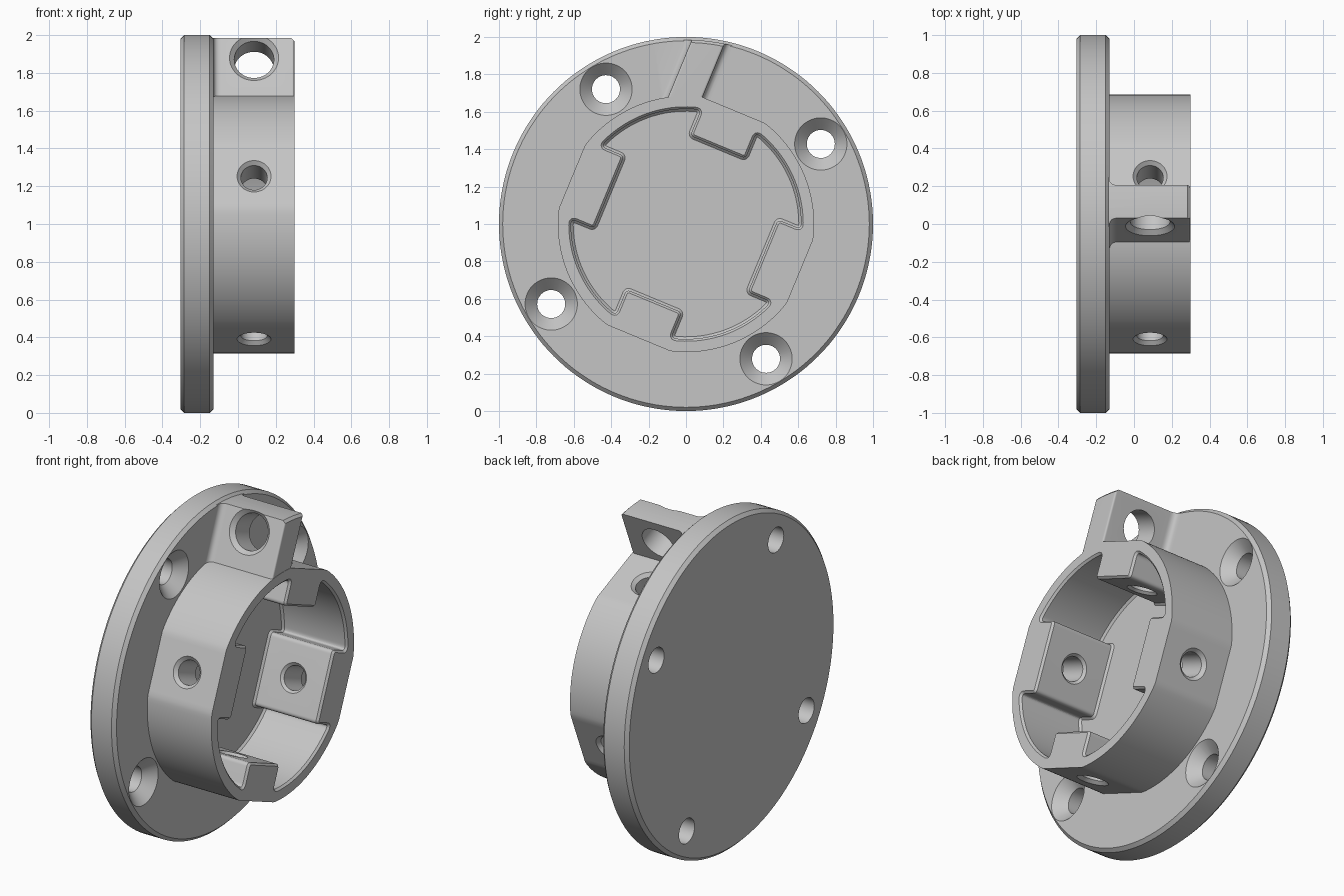
import bpy
import bmesh
from math import sin, cos, pi, radians, sqrt
from mathutils import Vector, Matrix

old = bpy.data.objects.get("Cube")
if old:
    bpy.data.objects.remove(old, do_unlink=True)

grey = bpy.data.materials.new("plain_grey")
grey.use_nodes = True
COLOUR = (0.56, 0.56, 0.56, 1)
grey.diffuse_color = COLOUR
grey.node_tree.nodes["Principled BSDF"].inputs["Base Color"].default_value = COLOUR


# Skin a closed solid through a list of matching point rings
def loft(name, rings):
    bm = bmesh.new()
    rows = [[bm.verts.new(p) for p in ring] for ring in rings]
    n = len(rows[0])
    for a, b in zip(rows, rows[1:]):
        for i in range(n):
            j = (i + 1) % n
            bm.faces.new((a[i], a[j], b[j], b[i]))
    bm.faces.new(rows[0][::-1])
    bm.faces.new(rows[-1])
    bmesh.ops.recalc_face_normals(bm, faces=bm.faces)
    mesh = bpy.data.meshes.new(name)
    bm.to_mesh(mesh)
    bm.free()
    mesh.materials.append(grey)
    obj = bpy.data.objects.new(name, mesh)
    bpy.context.collection.objects.link(obj)
    return obj


# Turned solid: (distance, radius) steps along an axis from an origin
def turned(name, origin, axis, steps, n=48):
    axis = Vector(axis).normalized()
    u = axis.orthogonal().normalized()
    v = axis.cross(u)
    return loft(name, [[Vector(origin) + axis * d + r * (u * cos(2 * pi * i / n) + v * sin(2 * pi * i / n))
                        for i in range(n)] for d, r in steps])


def combine(target, tool, operation):
    mod = target.modifiers.new(operation.lower(), 'BOOLEAN')
    mod.operation = operation
    mod.solver = 'EXACT'
    mod.object = tool
    tool.hide_render = True
    bpy.context.view_layer.objects.active = target
    bpy.ops.object.modifier_apply(modifier=mod.name)
    bpy.data.objects.remove(tool, do_unlink=True)


# Round the corners of a 2D outline given as (point, radius)
def rounded(corners, seg=9):
    out = []
    for i, (p, r) in enumerate(corners):
        if not r:
            out.append(p)
            continue
        a = p + (corners[i - 1][0] - p).normalized() * r
        b = p + (corners[(i + 1) % len(corners)][0] - p).normalized() * r
        for k in range(seg + 1):
            t = k / seg
            out.append(a * (1 - t) ** 2 + p * 2 * t * (1 - t) + b * t * t)
    return out


# Move a counter-clockwise outline outward
def offset(points, d):
    out = []
    for i, p in enumerate(points):
        e = (points[(i + 1) % len(points)] - p).normalized() + (p - points[i - 1]).normalized()
        out.append(p + Vector((e.y, -e.x)).normalized() * d)
    return out


BACK, FACE, RIM = -0.305, -0.13, 0.30
HOLE_X = 0.085

# Round flange with chamfered edges
body = turned("flanged_socket", (0, 0, 1e-5), (1, 0, 0),
              [(BACK, 0.98), (BACK + 0.02, 1), (FACE - 0.02, 1), (FACE, 0.98)], 144)


# Collar: circle with four flats
def collar_ring(x, n=192):
    ring = []
    for i in range(n):
        a = 2 * pi * i / n
        r = min(0.685, 0.66 / max(abs(cos(a)), abs(sin(a))))
        ring.append(Vector((x, r * cos(a), r * sin(a))))
    return ring


combine(body, loft("collar", [collar_ring(-0.2), collar_ring(RIM)]), 'UNION')

# Clamp arm: plate with a filleted root, trimmed to the flange circle
inner, outer, fil, top = -0.178, -0.348, 0.04, 0.298
V2 = Vector
section = rounded([
    (V2((outer - fil, -0.2)), 0), (V2((outer - fil, FACE - 0.001)), 0),
    (V2((outer, FACE)), fil), (V2((outer, top)), 0.012),
    (V2((inner, top)), 0.012), (V2((inner, FACE)), fil),
    (V2((inner + fil, FACE - 0.001)), 0), (V2((inner + fil, -0.2)), 0)])
arm = loft("clamp_arm", [[Vector((p.y, p.x, h)) for p in section] for h in (0.57, 1.1)])
combine(arm, turned("arm_trim", (0, 0, 0), (1, 0, 0),
                    [(-0.4, 0.985), (0.283, 0.985), (0.35, 0.92)], 144), 'INTERSECT')
combine(body, arm, 'UNION')

# Socket cavity: round pocket with four inward pads
R, PAD = 0.615, 0.445
corners = []
for k in range(4):
    rot = Matrix.Rotation(k * pi / 2, 2)
    w, w_next = (0.21, 0.16) if k % 2 == 0 else (0.16, 0.21)
    wall, wall_next = sqrt(R * R - w * w), sqrt(R * R - w_next * w_next)
    corners += [(rot @ V2((PAD, -w)), 0.025), (rot @ V2((PAD, w)), 0.025),
                (rot @ V2((wall, w)), 0.03)]
    a0 = V2((1, 0)).angle(V2((wall, w))) + 0.06
    a1 = pi / 2 - V2((1, 0)).angle(V2((wall_next, w_next))) - 0.06
    for i in range(17):
        a = a0 + (a1 - a0) * i / 16
        corners.append((rot @ V2((R * cos(a), R * sin(a))), 0))
    corners.append((rot @ V2((w_next, wall_next)), 0.03))
pocket = rounded(corners)
levels = [(FACE, -0.012), (FACE + 0.012, 0), (RIM - 0.012, 0), (RIM + 0.004, 0.016)]
combine(body, loft("cavity", [[Vector((x, p.x, p.y)) for p in offset(pocket, d)]
                              for x, d in levels]), 'DIFFERENCE')

# Set screw holes through the pads, countersunk screw holes in the flange
for k in range(4):
    a = k * pi / 2
    combine(body, turned("set_screw_hole", (HOLE_X, 0, 0), (0, cos(a), sin(a)),
                         [(0.43, 0.10), (0.46, 0.07), (0.64, 0.07), (0.70, 0.13)]), 'DIFFERENCE')
    a += radians(53.2)
    combine(body, turned("flange_hole", (0, 0.838 * cos(a), 0.838 * sin(a)), (1, 0, 0),
                         [(-0.4, 0.075), (FACE - 0.065, 0.075), (FACE + 0.01, 0.15)]), 'DIFFERENCE')

# Chamfered cross hole in the arm
combine(body, turned("arm_hole", (HOLE_X, 0, 0.808), (0, 1, 0),
                     [(-0.40, 0.182), (-0.323, 0.105), (-0.10, 0.105)], 64), 'DIFFERENCE')

# Tilt about the axis and stand on the ground
body.data.transform(Matrix.Translation((0, 0, 1)) @ Matrix.Rotation(radians(-22.5), 4, 'X'))
bpy.ops.object.select_all(action='DESELECT')
body.select_set(True)
bpy.context.view_layer.objects.active = body
bpy.ops.object.shade_smooth_by_angle(angle=radians(14))
